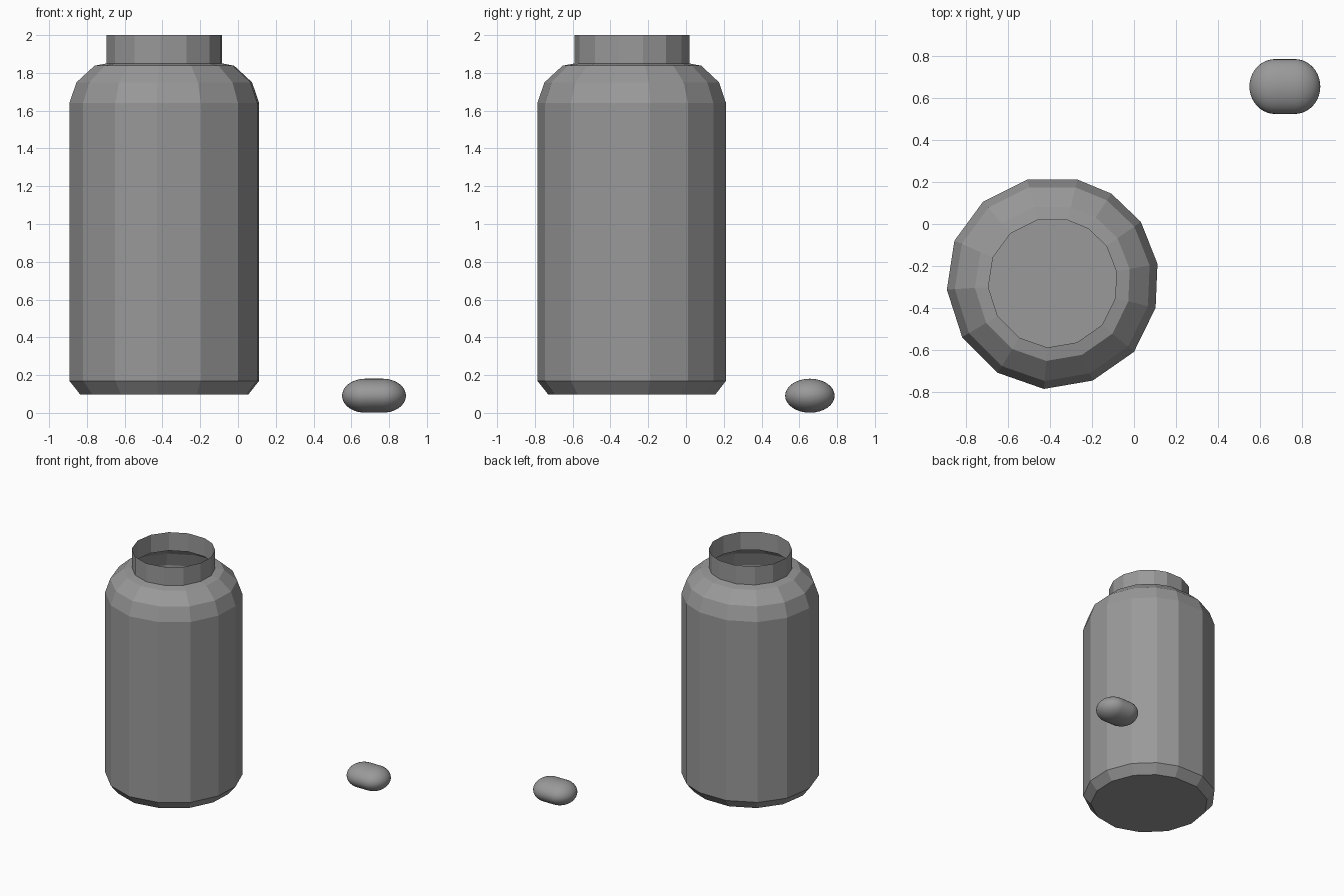
import bpy, bmesh
from math import sin, cos, pi
from mathutils import Vector

if "Cube" in bpy.data.objects:
    bpy.data.objects.remove(bpy.data.objects["Cube"])

grey = bpy.data.materials.new("dark_grey")
grey.diffuse_color = (0.32, 0.32, 0.32, 1)
grey.use_nodes = True
grey.node_tree.nodes["Principled BSDF"].inputs["Base Color"].default_value = grey.diffuse_color


def loft(name, rings, cap_start=False, cap_end=False, smooth=False):
    """Skin a series of equal-length rings of points."""
    bm = bmesh.new()
    loops = [[bm.verts.new(p) for p in ring] for ring in rings]
    n = len(loops[0])
    for a, b in zip(loops, loops[1:]):
        for i in range(n):
            j = (i + 1) % n
            bm.faces.new((a[i], a[j], b[j], b[i]))
    if cap_start:
        bm.faces.new(loops[0][::-1])
    if cap_end:
        bm.faces.new(loops[-1])
    bmesh.ops.recalc_face_normals(bm, faces=bm.faces)
    for f in bm.faces:
        f.smooth = smooth
    mesh = bpy.data.meshes.new(name)
    bm.to_mesh(mesh)
    bm.free()
    mesh.materials.append(grey)
    obj = bpy.data.objects.new(name, mesh)
    bpy.context.collection.objects.link(obj)
    return obj


# Bottle: slightly uneven 14-sided section, open at the neck
center = Vector((-0.388, -0.283))
section = [(-0.51, 0.212), (-0.72, 0.107), (-0.857, -0.08), (-0.893, -0.313),
           (-0.82, -0.54), (-0.65, -0.71), (-0.43, -0.787), (-0.197, -0.747),
           (0.0, -0.61), (0.103, -0.40), (0.112, -0.19), (0.033, 0.01),
           (-0.108, 0.145), (-0.27, 0.212)]
profile = [(0.885, 0.097), (1.0, 0.17), (1.0, 1.64), (0.925, 1.75),
           (0.735, 1.838), (0.608, 1.85), (0.608, 2.0)]
bottle_rings = []
for scale, z in profile:
    ring = [center + (Vector(p) - center) * scale for p in section]
    bottle_rings.append([(p.x, p.y, z) for p in ring])
loft("bottle", bottle_rings, cap_start=True)

# Pill: smooth flattened capsule lying along x
SIDES, STEPS = 32, 10
cx, cy, cz = 0.72, 0.656, 0.091
half_len, end_x, ry, rz = 0.046, 0.123, 0.131, 0.09
stations = []
for side in (-1, 1):
    arc = [pi / 2 * k / STEPS for k in range(STEPS + 1)]
    if side < 0:
        arc.reverse()
    stations += [(side * (half_len + end_x * sin(a)), max(cos(a), 0.01)) for a in arc]
pill_rings = [[(cx + x, cy + ry * r * cos(2 * pi * i / SIDES),
                cz + rz * r * sin(2 * pi * i / SIDES)) for i in range(SIDES)]
              for x, r in stations]
loft("pill", pill_rings, cap_start=True, cap_end=True, smooth=True)
